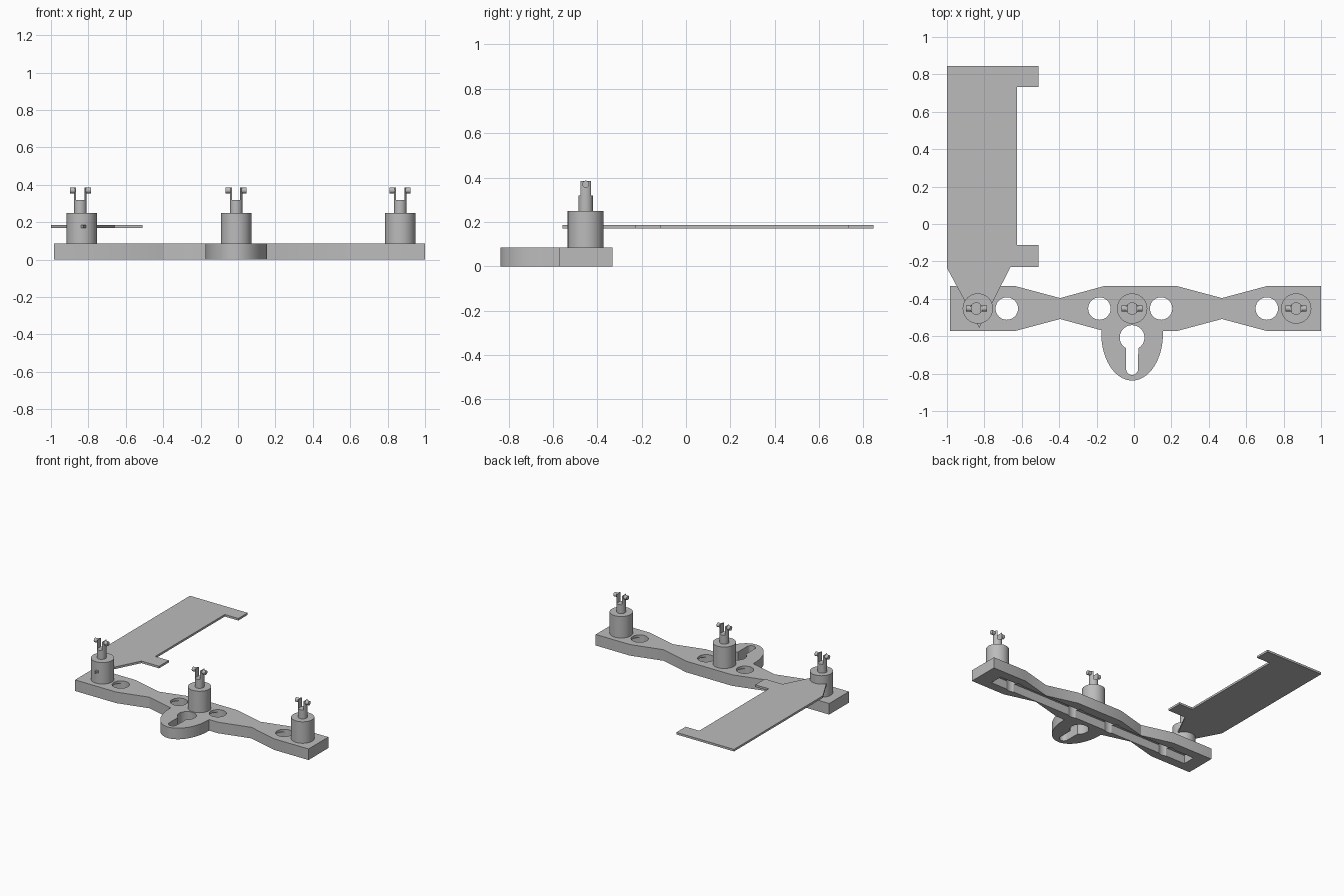
import bpy, bmesh, math
from mathutils import Matrix, Vector

if "Cube" in bpy.data.objects:
    bpy.data.objects.remove(bpy.data.objects["Cube"])

grey = bpy.data.materials.new("plain grey")
grey.use_nodes = True
COLOUR = (0.5, 0.5, 0.5, 1)
grey.diffuse_color = COLOUR
grey.node_tree.nodes["Principled BSDF"].inputs["Base Color"].default_value = COLOUR

ROW_Y = -0.452      # centre line of the bar
BAR_TOP = 0.085
MID_X = -0.01


def finish(name, bm):
    bmesh.ops.recalc_face_normals(bm, faces=bm.faces)
    mesh = bpy.data.meshes.new(name)
    bm.to_mesh(mesh)
    bm.free()
    mesh.materials.append(grey)
    ob = bpy.data.objects.new(name, mesh)
    bpy.context.collection.objects.link(ob)
    return ob


def prism(name, outline, z0, z1):
    bm = bmesh.new()
    face = bm.faces.new([bm.verts.new((x, y, z0)) for x, y in outline])
    ext = bmesh.ops.extrude_face_region(bm, geom=[face])
    verts = [v for v in ext["geom"] if isinstance(v, bmesh.types.BMVert)]
    bmesh.ops.translate(bm, verts=verts, vec=(0, 0, z1 - z0))
    return finish(name, bm)


def rod(name, start, end, radius, sides=40):
    a, b = Vector(start), Vector(end)
    turn = (b - a).to_track_quat('Z', 'Y').to_matrix().to_4x4()
    bm = bmesh.new()
    bmesh.ops.create_cone(bm, cap_ends=True, segments=sides, radius1=radius, radius2=radius,
                          depth=(b - a).length,
                          matrix=Matrix.Translation((a + b) / 2) @ turn)
    return finish(name, bm)


def box(name, x0, x1, y0, y1, z0, z1):
    return prism(name, [(x0, y0), (x1, y0), (x1, y1), (x0, y1)], z0, z1)


def arc(cx, cy, rx, ry, a0, a1, n):
    angles = [math.radians(a0 + (a1 - a0) * i / n) for i in range(n + 1)]
    return [(cx + rx * math.cos(a), cy + ry * math.sin(a)) for a in angles]


def activate(ob):
    bpy.ops.object.select_all(action='DESELECT')
    ob.select_set(True)
    bpy.context.view_layer.objects.active = ob


def cut(ob, cutters):
    for cutter in cutters:
        mod = ob.modifiers.new("cut", 'BOOLEAN')
        mod.operation = 'DIFFERENCE'
        mod.solver = 'EXACT'
        mod.object = cutter
        activate(ob)
        bpy.ops.object.modifier_apply(modifier=mod.name)


def smooth(ob):
    activate(ob)
    bpy.ops.object.shade_smooth_by_angle(angle=math.radians(30))


# Waisted bar, mirrored about its centre line
half = [(-0.985, 0.12), (-0.635, 0.12), (-0.395, 0.056), (-0.16, 0.12),
        (0.23, 0.12), (0.47, 0.056), (0.71, 0.12), (1.0, 0.12)]
outline = [(x, ROW_Y - w) for x, w in half] + [(x, ROW_Y + w) for x, w in reversed(half)]
bar = prism("base_bar", outline, 0, BAR_TOP)

# Hanging lobe with a keyhole
lobe_outline = [(MID_X - 0.165, -0.56)] + arc(MID_X, -0.585, 0.165, 0.252, 180, 360, 40)
lobe = prism("hanging_lobe", lobe_outline + [(MID_X + 0.165, -0.56)], 0, BAR_TOP)

keyhole = prism("keyhole_cutter",
                arc(MID_X, -0.607, 0.066, 0.066, -60, 240, 40)
                + arc(MID_X, -0.775, 0.032, 0.032, 180, 360, 16), -0.1, 0.2)
channel = box("channel_cutter", -0.88, 0.88, ROW_Y - 0.05, ROW_Y + 0.05, -0.1, 0.065)
holes = [rod("hole_cutter", (x, ROW_Y, -0.1), (x, ROW_Y, 0.2), 0.06)
         for x in (-0.68, -0.185, 0.145, 0.71)]

cut(bar, [channel, keyhole] + holes)
cut(lobe, [keyhole])
for helper in [keyhole, channel] + holes:
    bpy.data.objects.remove(helper)
smooth(bar)
smooth(lobe)

# Three posts, each with a forked stem and a pair of side pegs
for side, x, shift in (("right", -0.835, -0.008), ("middle", MID_X, 0), ("left", 0.867, 0)):
    smooth(rod(side + "_post", (x, ROW_Y, BAR_TOP - 0.005), (x, ROW_Y, 0.25), 0.081))
    sx = x + shift
    stem = rod(side + "_forked_stem", (sx, ROW_Y, 0.245), (sx, ROW_Y, 0.385), 0.033, 24)
    gap = box("gap_cutter", sx - 0.022, sx + 0.022, ROW_Y - 0.1, ROW_Y + 0.1, 0.318, 0.5)
    cut(stem, [gap])
    bpy.data.objects.remove(gap)
    smooth(stem)
    for d, end in ((-1, "right"), (1, "left")):
        smooth(rod(f"{side}_post_{end}_peg", (sx + d * 0.022, ROW_Y, 0.37),
                   (sx + d * 0.056, ROW_Y, 0.37), 0.016, 16))

# Thin flag plate with two tabs and a pointed foot through the right post
prism("flag_plate", [(-1, 0.845), (-0.51, 0.845), (-0.51, 0.732), (-0.625, 0.732),
                     (-0.625, -0.112), (-0.51, -0.112), (-0.51, -0.23), (-0.66, -0.23),
                     (-0.827, -0.556), (-1, -0.235)], 0.17, 0.186)
